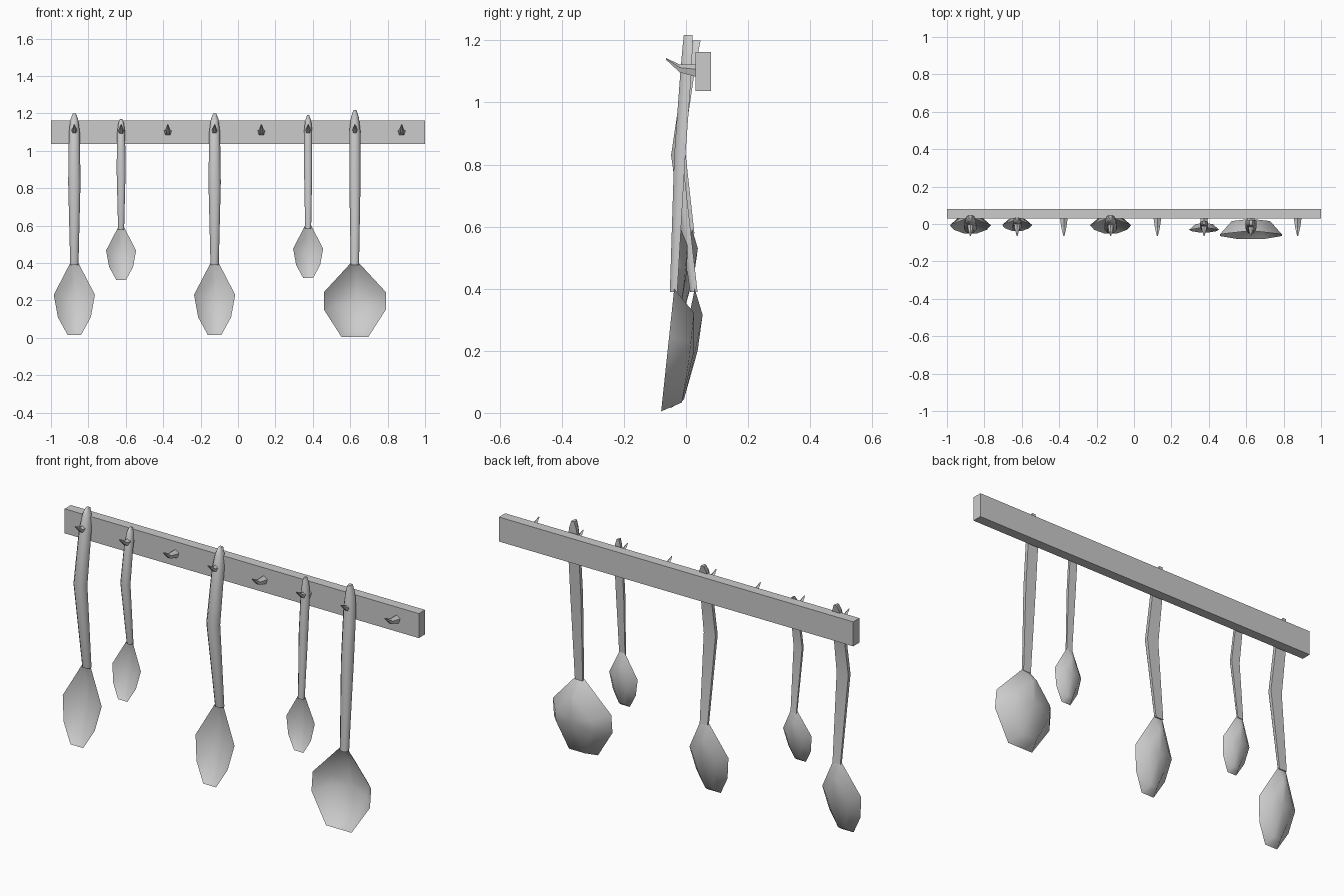
import bpy
import bmesh
import math

cube = bpy.data.objects.get("Cube")
if cube:
    bpy.data.objects.remove(cube, do_unlink=True)

steel = bpy.data.materials.new("light_grey")
steel.use_nodes = True
GREY = (0.6, 0.6, 0.6, 1)
steel.diffuse_color = GREY
steel.node_tree.nodes["Principled BSDF"].inputs["Base Color"].default_value = GREY


def finish(bm, name, smooth=0):
    bmesh.ops.recalc_face_normals(bm, faces=bm.faces)
    mesh = bpy.data.meshes.new(name)
    bm.to_mesh(mesh)
    bm.free()
    mesh.materials.append(steel)
    obj = bpy.data.objects.new(name, mesh)
    bpy.context.collection.objects.link(obj)
    if smooth:
        bpy.ops.object.select_all(action="DESELECT")
        obj.select_set(True)
        bpy.context.view_layer.objects.active = obj
        bpy.ops.object.shade_smooth_by_angle(angle=math.radians(smooth))
    return obj


def bridge(bm, a, b):
    for i in range(len(a)):
        j = (i + 1) % len(a)
        bm.faces.new((a[i], a[j], b[j], b[i]))


def loft(bm, rings):
    loops = [[bm.verts.new(p) for p in ring] for ring in rings]
    for a, b in zip(loops, loops[1:]):
        bridge(bm, a, b)
    bm.faces.new(loops[0])
    bm.faces.new(loops[-1])


# Wall rail
bm = bmesh.new()
bmesh.ops.create_cube(bm, size=1)
bmesh.ops.scale(bm, vec=(2, 0.05, 0.125), verts=bm.verts)
bmesh.ops.translate(bm, vec=(0, 0.055, 1.1), verts=bm.verts)
finish(bm, "rail")


# Hooks: tapering, upturned pegs
def hook(name, x):
    bm = bmesh.new()
    rings = []
    for y, z, r in ((0.035, 1.1, 0.022), (-0.02, 1.108, 0.014), (-0.064, 1.14, 0.003)):
        rings.append([(x + r * math.sin(k * math.tau / 5), y, z + r * math.cos(k * math.tau / 5))
                      for k in range(5)])
    loft(bm, rings)
    finish(bm, name)


for i in range(8):
    hook(f"hook_{i + 1}", -0.875 + 0.25 * i)


# Handle: flat back, chamfered front; stations are (y, z, half width, half depth)
def handle(name, x, stations):
    bm = bmesh.new()
    section = ((-1, 1), (-1, 0), (-0.5, -1), (0.5, -1), (1, 0), (1, 1))
    loft(bm, [[(x + u * w, y + v * t, z) for u, v in section] for y, z, w, t in stations])
    finish(bm, name, 65)


# Bowl: half outline as (x, z), mirrored, with a hollow front and bulging back
def bowl(name, x, half, y_top, y_low, depth, scale=0.58):
    bm = bmesh.new()
    outline = half + [(-u, z) for u, z in reversed(half)]
    top, low = half[0][1], half[-1][1]
    mid = (top + low) / 2 - 0.02 * (top - low)

    def rim_y(z):
        return y_low + (y_top - y_low) * (z - low) / (top - low)

    rim = [bm.verts.new((x + u, rim_y(z), z)) for u, z in outline]
    for d in (depth - 0.008, depth):
        ring = []
        for u, z in outline:
            stretch = 0.85 if z == low else scale
            zz = mid + (z - mid) * stretch
            push = 0.75 if z == low else 0.85
            ring.append(bm.verts.new((x + u * scale, rim_y(zz) + d * push, zz)))
        bridge(bm, rim, ring)
        centre = bm.verts.new((x, rim_y(mid) + d, mid))
        for i in range(len(ring)):
            bm.faces.new((ring[i], ring[(i + 1) % len(ring)], centre))
    finish(bm, name, 65)


SPOON = [(0.022, 0.4), (0.11, 0.23), (0.088, 0.11), (0.036, 0.015)]
LADLE = [(0.022, 0.4), (0.165, 0.245), (0.165, 0.15), (0.072, 0.005)]
BENT = [(0.025, 0.39, 0.022, 0.012), (-0.03, 0.83, 0.033, 0.018),
        (0.01, 1.1, 0.029, 0.018), (0.025, 1.17, 0.02, 0.016), (0.035, 1.2, 0.008, 0.012)]
STRAIGHT = [(-0.04, 0.39, 0.022, 0.012), (-0.02, 0.83, 0.03, 0.018),
            (0.0, 1.1, 0.03, 0.018), (0.005, 1.18, 0.021, 0.016), (0.007, 1.218, 0.008, 0.014)]


def shrink_path(path, s, top):
    old = path[-1][1]
    return [(y * s, top + (z - old) * s, w * s, t * s) for y, z, w, t in path]


# Two large bent spoons
for name, x in (("right_spoon", -0.875), ("middle_spoon", -0.125)):
    handle(name + "_handle", x, BENT)
    bowl(name + "_bowl", x, SPOON, 0.028, -0.05, 0.05)

# Two small spoons, one bent and one straight
S = 0.73
for name, x, path, top, ys in (("small_bent_spoon", -0.625, BENT, 1.17, (0.02, -0.037)),
                               ("small_straight_spoon", 0.375, STRAIGHT, 1.19, (-0.02, -0.045))):
    handle(name + "_handle", x, shrink_path(path, S, top))
    shift = (0.31 if path is BENT else 0.32) - 0.015 * S
    bowl(name + "_bowl", x, [(u * S, z * S + shift) for u, z in SPOON], *ys, 0.036)

# Ladle
handle("ladle_handle", 0.625, STRAIGHT)
bowl("ladle_bowl", 0.625, LADLE, -0.038, -0.08, 0.085, 0.62)
